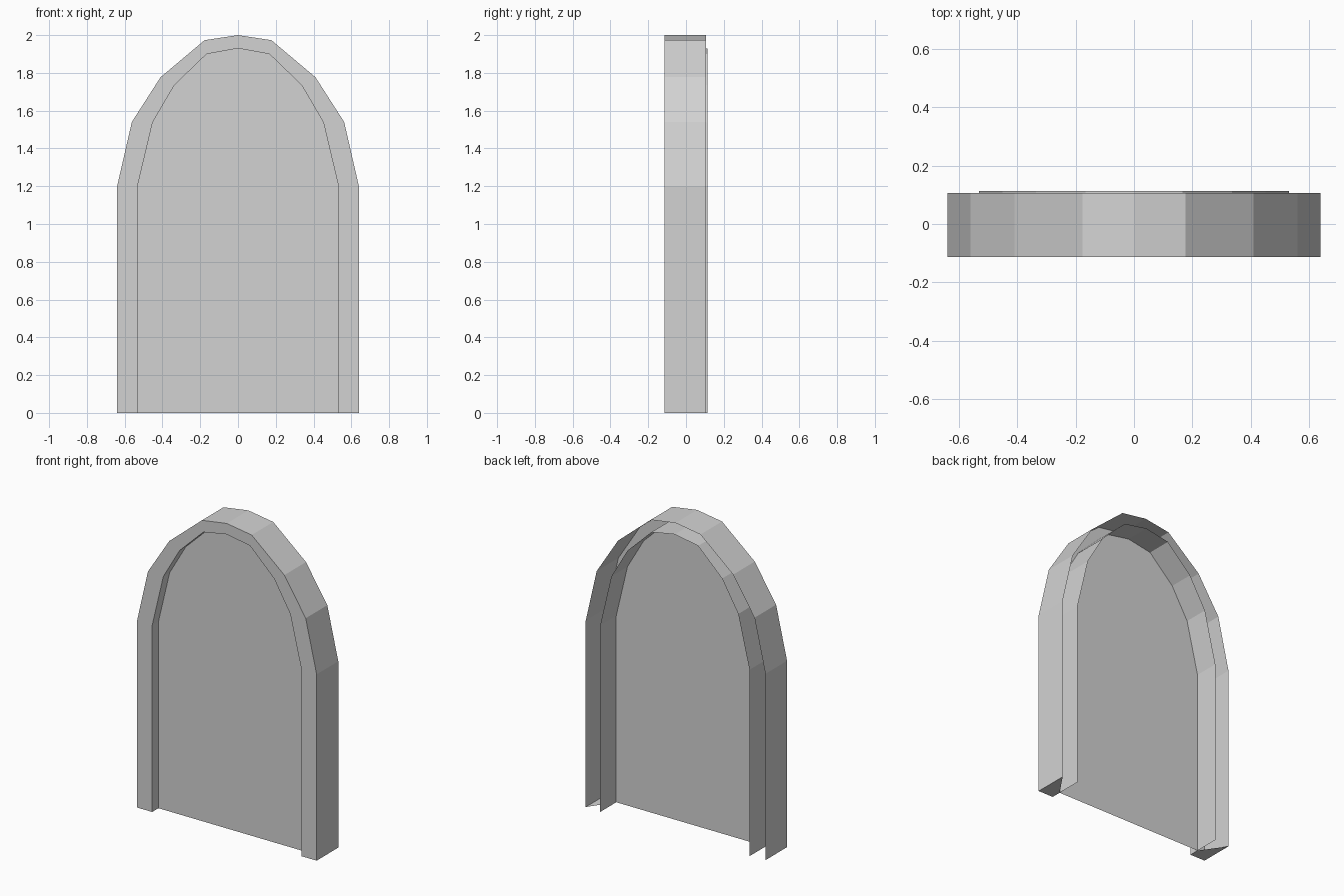
import bpy

cube = bpy.data.objects.get("Cube")
if cube:
    bpy.data.objects.remove(cube, do_unlink=True)

# Depths along y
FRONT, PANEL, RIM_BACK, RECESS_BACK = -0.114, -0.05, 0.106, 0.114

# Half arch profiles (x, z) from the foot up to the crown
OUTER = [(0.64, 0), (0.64, 1.2), (0.562, 1.54), (0.41, 1.777), (0.177, 1.973), (0, 2)]
INNER = [(0.532, 0), (0.532, 1.2), (0.452, 1.538), (0.337, 1.735), (0.166, 1.9), (0, 1.93)]

stone = bpy.data.materials.new("light_grey")
stone.use_nodes = True
colour = (0.65, 0.65, 0.65, 1)
stone.diffuse_color = colour
stone.node_tree.nodes["Principled BSDF"].inputs["Base Color"].default_value = colour


def arch(half, y):
    """Mirror a half profile into a full arch at depth y."""
    full = half + [(-x, z) for x, z in reversed(half[:-1])]
    return [(x, y, z) for x, z in full]


def make(name, verts, faces):
    mesh = bpy.data.meshes.new(name)
    mesh.from_pydata(verts, [], faces)
    mesh.materials.append(stone)
    mesh.update()
    obj = bpy.data.objects.new(name, mesh)
    bpy.context.collection.objects.link(obj)
    return obj


def band(name, a, b):
    """Strip of quads between two arches."""
    n = len(a)
    make(name, a + b, [(i, i + 1, n + i + 1, n + i) for i in range(n - 1)])


# Outer shell, front border and recess wall, open at the back
band("outer_wall", arch(OUTER, RIM_BACK), arch(OUTER, FRONT))
band("front_border", arch(OUTER, FRONT), arch(INNER, FRONT))
band("recess_wall", arch(INNER, FRONT), arch(INNER, RECESS_BACK))

# Flat panel set into the recess
panel = arch(INNER, PANEL)
make("back_panel", panel, [range(len(panel))])

# Slanted sole under each leg of the arch
xo, xi = OUTER[0][0], INNER[0][0]
for name, s in (("left_sole", 1), ("right_sole", -1)):
    quad = [(s * xo, FRONT, 0), (s * xi, FRONT, 0), (s * xi, PANEL, 0), (s * xo, RIM_BACK, 0)]
    make(name, quad, [(0, 1, 2, 3) if s < 0 else (3, 2, 1, 0)])
